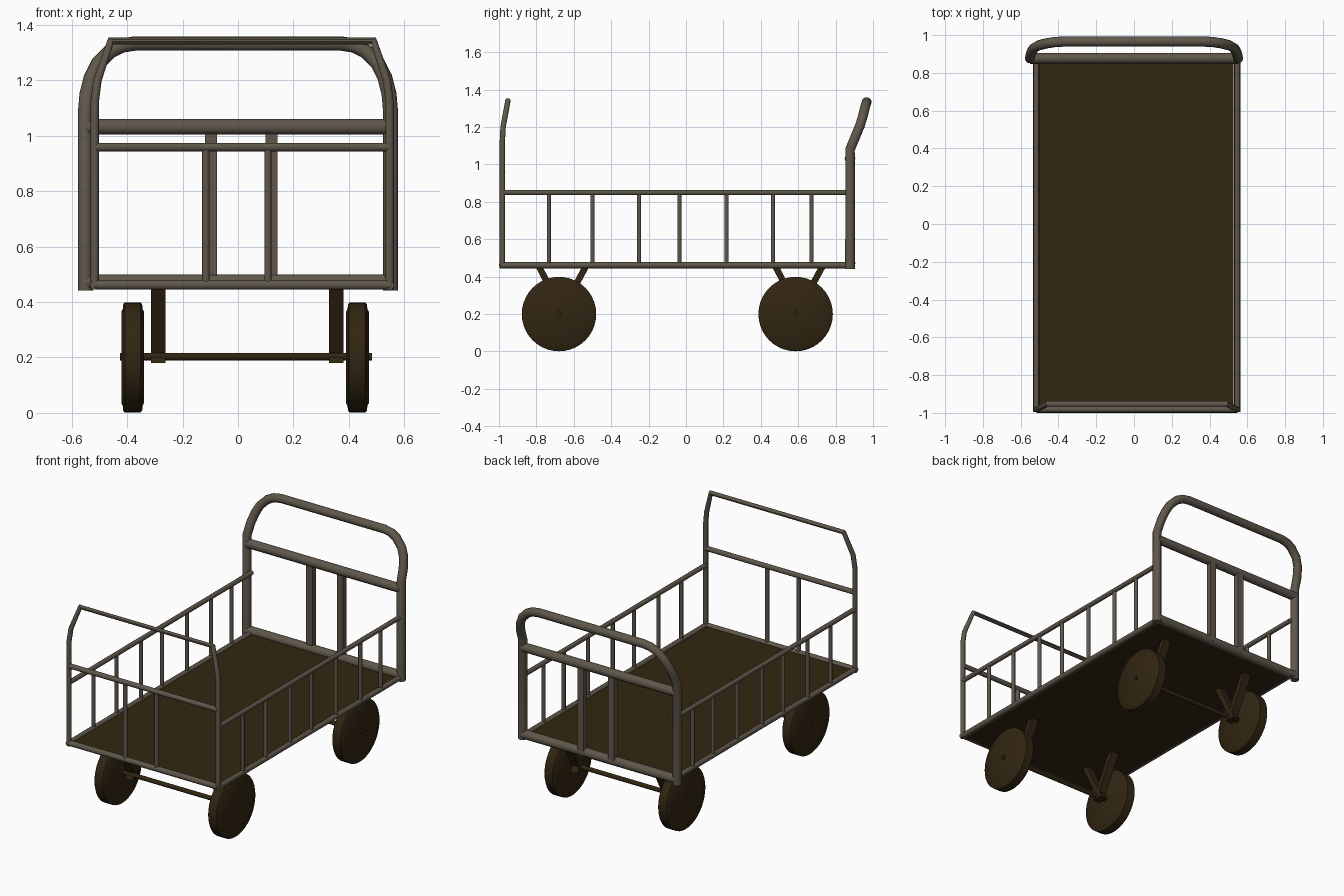
import bpy, bmesh, math
from mathutils import Vector

if "Cube" in bpy.data.objects:
    bpy.data.objects.remove(bpy.data.objects["Cube"])


def material(name, rgb):
    m = bpy.data.materials.new(name)
    m.diffuse_color = (*rgb, 1)
    m.use_nodes = True
    m.node_tree.nodes["Principled BSDF"].inputs["Base Color"].default_value = m.diffuse_color
    return m


STEEL = material("grey brown steel", (0.115, 0.095, 0.070))
BROWN = material("dark brown", (0.032, 0.019, 0.006))


def smooth(ob):
    bpy.ops.object.select_all(action='DESELECT')
    ob.select_set(True)
    bpy.context.view_layer.objects.active = ob
    bpy.ops.object.shade_smooth_by_angle(angle=math.radians(40))


def tube(name, pts, r, mat=STEEL):
    """Round tube along a path, turned into a mesh."""
    cu = bpy.data.curves.new(name, 'CURVE')
    cu.dimensions = '3D'
    cu.bevel_depth = r
    cu.bevel_resolution = 3
    cu.use_fill_caps = True
    sp = cu.splines.new('POLY')
    sp.points.add(len(pts) - 1)
    for p, co in zip(sp.points, pts):
        p.co = (*co, 1)
    ob = bpy.data.objects.new(name, cu)
    bpy.context.collection.objects.link(ob)
    bpy.ops.object.select_all(action='DESELECT')
    ob.select_set(True)
    bpy.context.view_layer.objects.active = ob
    bpy.ops.object.convert(target='MESH')
    ob = bpy.context.view_layer.objects.active
    ob.data.materials.clear()
    ob.data.materials.append(mat)
    smooth(ob)
    return ob


def box(name, lo, hi, mat):
    lo, hi = Vector(lo), Vector(hi)
    bpy.ops.mesh.primitive_cube_add(size=1, location=(lo + hi) / 2)
    ob = bpy.context.object
    ob.name = name
    ob.scale = hi - lo
    ob.data.materials.append(mat)
    return ob


def wheel(name, x, y):
    """Lathe a stepped wheel profile about the x axis."""
    prof = [(-.041, 0), (-.041, .165), (-.036, .174), (-.034, .192), (-.028, .199),
            (.028, .199), (.034, .192), (.036, .174), (.041, .165), (.041, 0)]
    bm = bmesh.new()
    vs = [bm.verts.new((a, 0, b)) for a, b in prof]
    es = [bm.edges.new(p) for p in zip(vs, vs[1:])]
    bmesh.ops.spin(bm, geom=vs + es, cent=(0, 0, 0), axis=(1, 0, 0),
                   angle=math.tau, steps=40, use_duplicate=False)
    bmesh.ops.remove_doubles(bm, verts=bm.verts, dist=1e-4)
    bmesh.ops.recalc_face_normals(bm, faces=bm.faces)
    me = bpy.data.meshes.new(name)
    bm.to_mesh(me)
    bm.free()
    ob = bpy.data.objects.new(name, me)
    ob.location = (x, y, .2)
    bpy.context.collection.objects.link(ob)
    me.materials.append(BROWN)
    smooth(ob)


def strut(name, x, y0, z0, y1, z1, t=.017):
    """Flat slanted plate from the axle up to the deck, with level ends."""
    h = t / math.cos(math.atan2(abs(y1 - y0), z1 - z0))
    a, b = x - .026, x + .026
    bm = bmesh.new()
    v = [bm.verts.new((xx, yy, zz)) for xx in (a, b) for yy, zz in
         ((y0 - h, z0), (y0 + h, z0), (y1 + h, z1), (y1 - h, z1))]
    for f in ((0, 1, 2, 3), (4, 5, 6, 7), (0, 1, 5, 4), (1, 2, 6, 5), (2, 3, 7, 6), (3, 0, 4, 7)):
        bm.faces.new([v[i] for i in f])
    bmesh.ops.recalc_face_normals(bm, faces=bm.faces)
    me = bpy.data.meshes.new(name)
    bm.to_mesh(me)
    bm.free()
    me.materials.append(BROWN)
    bpy.context.collection.objects.link(bpy.data.objects.new(name, me))


L, R = -.517, .547       # side rail positions
FY, BY = -.982, .877     # front and back frame positions

# Deck
box("deck", (L, FY, .446), (.528, BY, .464), BROWN)

# Side rails with upright bars
for side, x in (("left", L), ("right", R)):
    tube(side + "_top_rail", [(x, FY, .85), (x, BY, .85)], .015)
    tube(side + "_bottom_rail", [(x, FY - .012, .461), (x, BY + .02, .461)], .017)
    for y in (-.733, -.5, -.251, -.035, .217, .465, .671):
        tube(side + "_bar", [(x, y, .46), (x, y, .85)], .012)

# Front frame: thin loop with cut corners leaning inwards at the top
half = [(.532, FY, .445), (.532, FY, 1.12), (.522, FY + .004, 1.2), (.474, -.952, 1.342)]
mid = (L + R) / 2
path = [(mid + x, y, z) for x, y, z in half]
path += [(mid - x, y, z) for x, y, z in reversed(half)]
tube("front_loop", path, .015)
tube("front_bottom_rail", [(L, FY, .462), (R, FY, .462)], .018)
tube("front_middle_rail", [(L, FY, .959), (R, FY, .959)], .016)
for x in (-.116, .108):
    tube("front_bar", [(x, FY, .46), (x, FY, .959)], .013)

# Back frame: thick loop bending backwards with rounded corners
half = [(.551, BY, .442), (.551, BY, 1.08), (.545, .906, 1.15), (.53, .931, 1.21),
        (.505, .946, 1.26), (.46, .957, 1.305), (.42, .963, 1.325), (.37, .966, 1.333)]
path = half + [(-x, y, z) for x, y, z in reversed(half)]
tube("back_loop", path, .027)
tube("back_bottom_rail", [(-.551, BY, .472), (.551, BY, .472)], .029)
tube("back_middle_rail", [(-.551, BY, 1.032), (.551, BY, 1.032)], .029)
for x in (-.097, .121):
    box("back_slat", (x - .022, BY - .012, .46), (x + .022, BY + .026, 1.015), STEEL)

# Wheels, axles and V-shaped struts
for end, y in (("front", -.679), ("back", .586)):
    tube(end + "_axle", [(-.425, y, .203), (.483, y, .203)], .014, BROWN)
    wheel(end + "_left_wheel", -.38, y)
    wheel(end + "_right_wheel", .431, y)
    for x in (-.287, .354):
        strut(end + "_strut", x, y + .035, .18, y - .104, .448)
        strut(end + "_strut", x, y - .005, .18, y + .14, .448)
